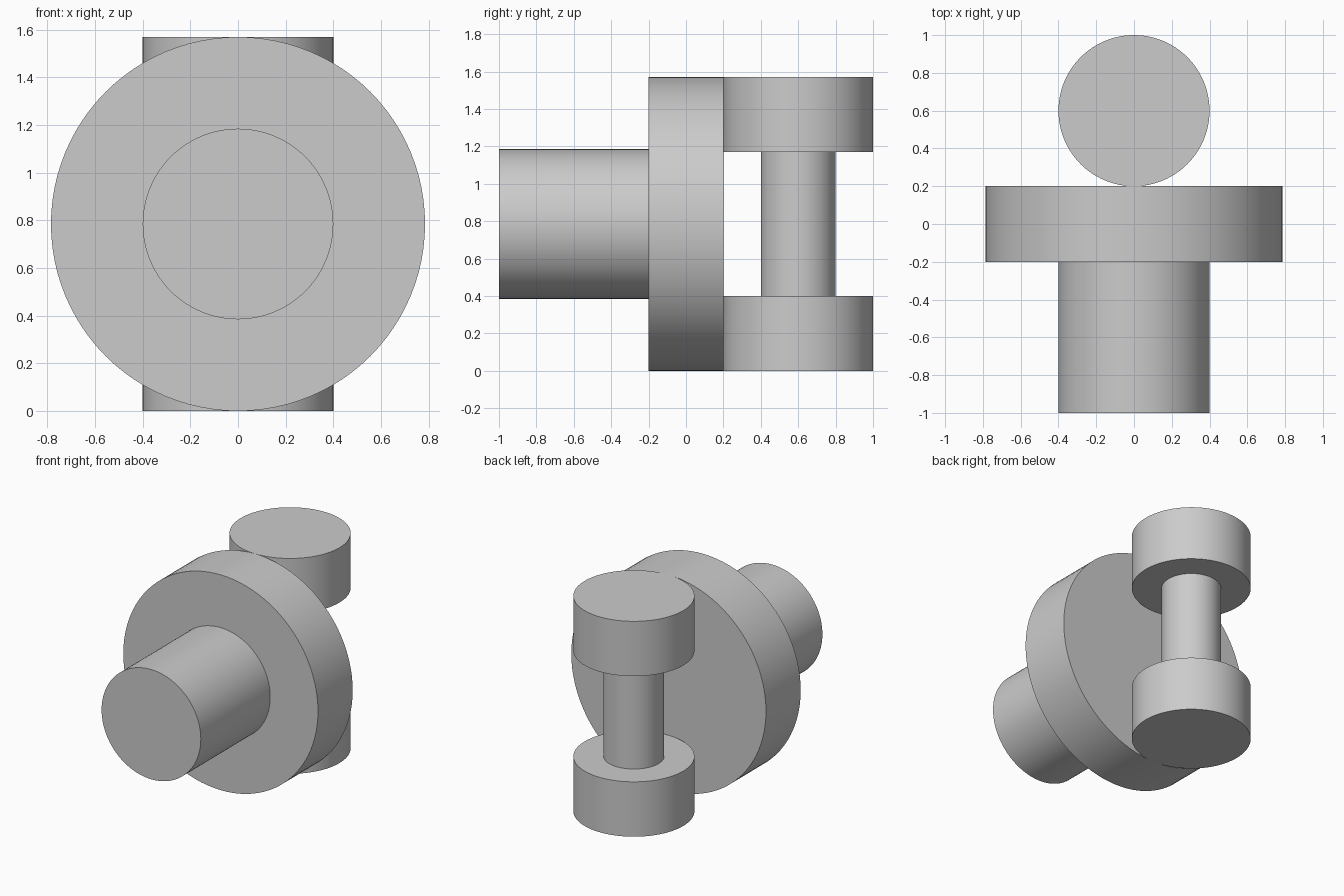
import bpy
import math

cube = bpy.data.objects.get("Cube")
if cube:
    bpy.data.objects.remove(cube, do_unlink=True)

# Single plain grey
GREY = (0.6, 0.6, 0.6, 1.0)
grey = bpy.data.materials.new("light_grey")
grey.use_nodes = True
grey.diffuse_color = GREY
grey.node_tree.nodes["Principled BSDF"].inputs["Base Color"].default_value = GREY

WHEEL_R = 0.785   # wheel radius, also its centre height
HUB_R = 0.4
PIN_Y = 0.6


def cylinder(name, radius, start, end, along_y=False):
    """Cylinder from start to end on the wheel axis (y) or the pin axis (z)."""
    mid = (start + end) / 2
    bpy.ops.mesh.primitive_cylinder_add(
        vertices=96, radius=radius, depth=end - start,
        location=(0, mid, WHEEL_R) if along_y else (0, PIN_Y, mid),
        rotation=(math.pi / 2, 0, 0) if along_y else (0, 0, 0))
    obj = bpy.context.object
    obj.name = name
    obj.data.materials.append(grey)
    bpy.ops.object.shade_smooth_by_angle(angle=math.radians(30))
    return obj


# Horizontal shaft and wheel
cylinder("front_shaft", HUB_R, -1.0, -0.2, along_y=True)
cylinder("wheel_disc", WHEEL_R, -0.2, 0.2, along_y=True)

# Upright spool behind the wheel
top = 2 * WHEEL_R
cylinder("lower_cap", HUB_R, 0.0, 0.4)
cylinder("spool_pin", HUB_R / 2, 0.4, top - 0.4)
cylinder("upper_cap", HUB_R, top - 0.4, top)
